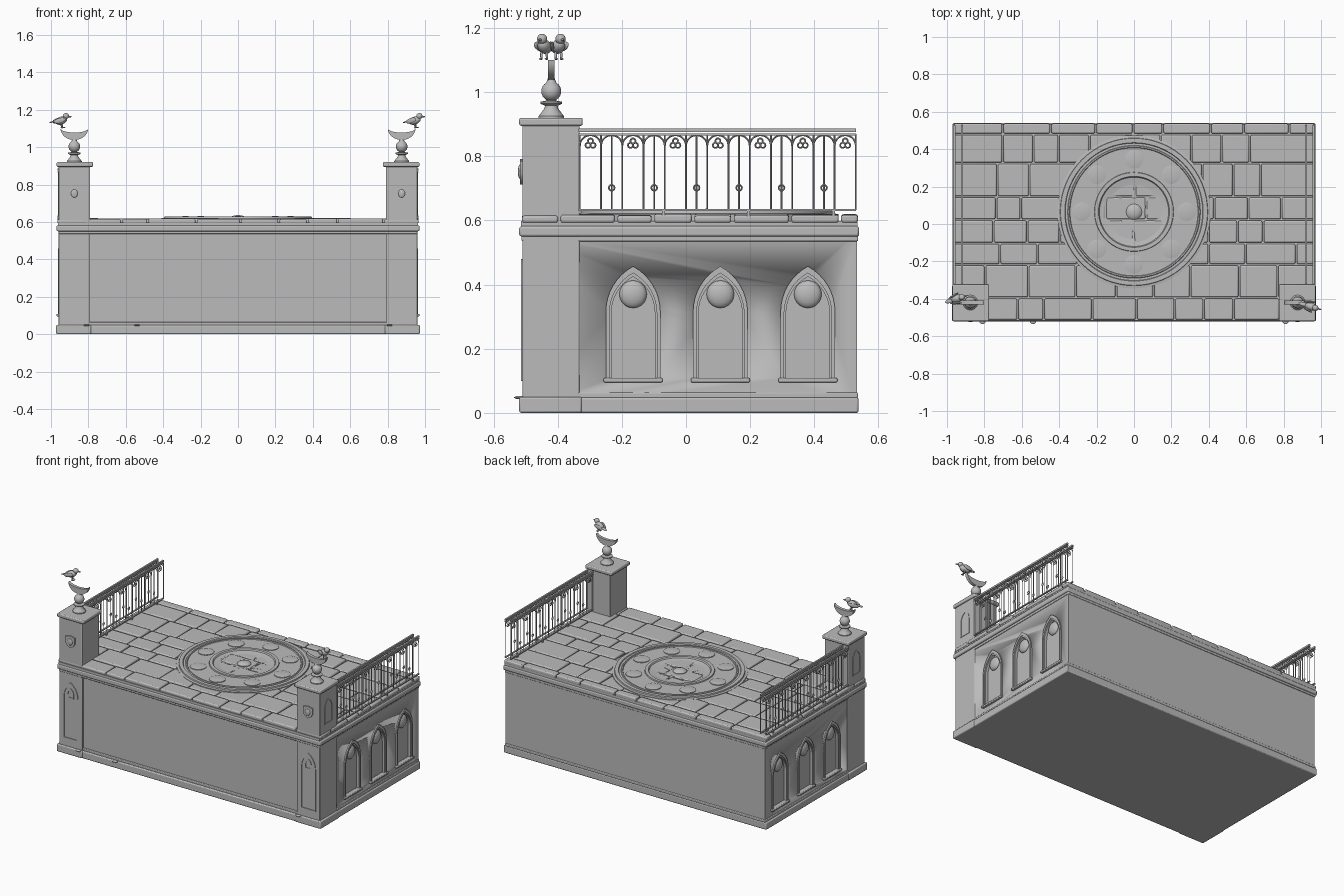
import bpy, bmesh, math, random
from math import sin, cos, pi
from mathutils import Matrix, Vector, Euler

if "Cube" in bpy.data.objects:
    bpy.data.objects.remove(bpy.data.objects["Cube"])

random.seed(4)
stone = bpy.data.materials.new("grey_stone")
stone.diffuse_color = (0.5, 0.5, 0.5, 1)
stone.use_nodes = True
stone.node_tree.nodes["Principled BSDF"].inputs["Base Color"].default_value = stone.diffuse_color


def finish(ob, bevel=0, angle=35):
    ob.data.materials.append(stone)
    if bevel:
        m = ob.modifiers.new("bevel", 'BEVEL')
        m.width, m.segments, m.limit_method = bevel, 2, 'ANGLE'
    bpy.ops.object.select_all(action='DESELECT')
    bpy.context.view_layer.objects.active = ob
    ob.select_set(True)
    if ob.type == 'CURVE':
        bpy.ops.object.convert(target='MESH')
        ob = bpy.context.object
    bpy.ops.object.shade_smooth_by_angle(angle=math.radians(angle))
    return ob


def from_bm(name, bm, bevel=0, angle=35):
    bmesh.ops.recalc_face_normals(bm, faces=bm.faces)
    me = bpy.data.meshes.new(name)
    bm.to_mesh(me)
    bm.free()
    ob = bpy.data.objects.new(name, me)
    bpy.context.collection.objects.link(ob)
    return finish(ob, bevel, angle)


def add_box(bm, x, y, z):
    c = [(a[0] + a[1]) / 2 for a in (x, y, z)]
    d = [abs(a[1] - a[0]) for a in (x, y, z)]
    bmesh.ops.create_cube(bm, size=1, matrix=Matrix.Translation(c) @ Matrix.Diagonal((*d, 1)))


def box(name, x, y, z, bevel=0):
    bm = bmesh.new()
    add_box(bm, x, y, z)
    return from_bm(name, bm, bevel)


def blob(bm, loc, scale, rot=(0, 0, 0)):
    m = Matrix.Translation(loc) @ Euler(rot).to_matrix().to_4x4() @ Matrix.Diagonal((*scale, 1))
    bmesh.ops.create_uvsphere(bm, u_segments=16, v_segments=10, radius=1, matrix=m)


def lathe(name, prof, loc, seg=32):
    bm = bmesh.new()
    vs = [bm.verts.new((loc[0] + r, loc[1], loc[2] + z)) for r, z in prof]
    es = [bm.edges.new(p) for p in zip(vs, vs[1:])]
    bmesh.ops.spin(bm, geom=vs + es, cent=loc, axis=(0, 0, 1), angle=2 * pi, steps=seg)
    bmesh.ops.remove_doubles(bm, verts=bm.verts, dist=1e-5)
    return from_bm(name, bm)


def arch(w, z0, zs, zt, n=8):
    """Pointed arch outline, counter-clockwise."""
    h = zt - zs
    c = (h * h - w * w) / (2 * w)
    top = math.atan2(h, c)
    right = [(-c + (w + c) * cos(top * i / n), zs + (w + c) * sin(top * i / n)) for i in range(n + 1)]
    return [(w, z0)] + right + [(-u, v) for u, v in right[-2::-1]] + [(-w, z0)]


def prism(bm, pts, place, d0, d1):
    a, b = [[bm.verts.new(place(u, v, d)) for u, v in pts] for d in (d0, d1)]
    bm.faces.new(a)
    bm.faces.new(b)
    for i in range(len(pts)):
        j = (i + 1) % len(pts)
        bm.faces.new((a[i], a[j], b[j], b[i]))


def frame(bm, outer, inner, place, d0, d1):
    loops = [[bm.verts.new(place(u, v, d)) for u, v in p]
             for p, d in ((outer, d0), (outer, d1), (inner, d1), (inner, d0))]
    for k in range(4):
        a, b = loops[k], loops[(k + 1) % 4]
        for i in range(len(a)):
            j = (i + 1) % len(a)
            bm.faces.new((a[i], a[j], b[j], b[i]))


def side(s, yc, x):
    return lambda u, v, d: (s * (x + d), yc + u, v)


def front(xc, y):
    return lambda u, v, d: (xc + u, -y - d, v)


# Main block with recessed side windows
WINDOWS = (-0.165, 0.107, 0.38)
block = box("main_block", (-0.955, 0.955), (-0.497, 0.533), (0.01, 0.56))
bm = bmesh.new()
for s in (-1, 1):
    for yc in WINDOWS:
        prism(bm, arch(0.07, 0.108, 0.31, 0.43), side(s, yc, 0.955), -0.015, 0.05)
cutter = from_bm("window_cutter", bm)
cutter.hide_render = True
cutter.hide_set(True)
mod = block.modifiers.new("windows", 'BOOLEAN')
mod.operation, mod.object, mod.solver = 'DIFFERENCE', cutter, 'EXACT'

# Plinth and cornice bands
box("plinth", (-0.968, 0.968), (-0.515, 0.538), (0, 0.048), 0.006)
box("plinth_ledge", (-0.96, 0.96), (-0.503, 0.536), (0.045, 0.064), 0.004)
box("cornice_lower", (-0.96, 0.96), (-0.513, 0.537), (0.535, 0.552), 0.004)
box("cornice_upper", (-0.97, 0.97), (-0.52, 0.54), (0.55, 0.582), 0.007)
box("cornice_top", (-0.962, 0.962), (-0.515, 0.535), (0.58, 0.598))

# Window frames, sills and round bosses
for s in (-1, 1):
    for yc in WINDOWS:
        bm = bmesh.new()
        P = side(s, yc, 0.955)
        frame(bm, arch(0.085, 0.1, 0.315, 0.457), arch(0.074, 0.1, 0.31, 0.436), P, -0.015, 0.008)
        frame(bm, arch(0.077, 0.1, 0.31, 0.442), arch(0.068, 0.1, 0.31, 0.425), P, -0.015, 0.003)
        from_bm("window_frame", bm)
        box("window_sill", (s * 0.94, s * 0.97), (yc - 0.092, yc + 0.092), (0.095, 0.109), 0.004)
        bm = bmesh.new()
        blob(bm, (s * 0.942, yc, 0.37), (0.02, 0.043, 0.043))
        from_bm("window_boss", bm, angle=60)

# Paving slabs laid in uneven courses
ROWS = (-0.515, -0.395, -0.218, -0.103, 0.022, 0.145, 0.325, 0.48, 0.54)
bm = bmesh.new()
for y0, y1 in zip(ROWS, ROWS[1:]):
    x = -0.97
    while x < 0.969:
        x1 = x + random.uniform(0.13, 0.27)
        if x1 > 0.87:
            x1 = 0.97
        top = 0.617 + random.uniform(-0.003, 0.003)
        add_box(bm, (x + 0.004, x1 - 0.004), (y0 + 0.004, y1 - 0.004), (0.592, top))
        x = x1
from_bm("paving_slabs", bm, 0.007)

# Round medallion with rims and shallow bowl
C = (0, 0.065, 0)
lathe("medallion", [(0.41, 0.595), (0.41, 0.62), (0.395, 0.622), (0.393, 0.63), (0.37, 0.63),
                    (0.367, 0.624), (0.355, 0.624), (0.352, 0.628), (0.345, 0.628), (0.342, 0.623),
                    (0.212, 0.623), (0.21, 0.63), (0.19, 0.63), (0.185, 0.622), (0.14, 0.614),
                    (0.08, 0.609), (0, 0.607)], C, 64)
lathe("medallion_knob", [(0.042, 0.6), (0.042, 0.622), (0.034, 0.63), (0.018, 0.635), (0, 0.637)], C)
for i in range(8):
    a = i * pi / 4
    lathe("medallion_disc", [(0.05, 0.62), (0.05, 0.627), (0.044, 0.628), (0.03, 0.63), (0, 0.631)],
          (0.281 * cos(a), C[1] + 0.281 * sin(a), 0), 24)
star = [((0.125 if i % 2 == 0 else 0.055) * cos(i * pi / 8),
         (0.125 if i % 2 == 0 else 0.055) * sin(i * pi / 8)) for i in range(16)]
bm = bmesh.new()
prism(bm, star, lambda u, v, d: (u, C[1] + v, d), 0.607, 0.616)
from_bm("medallion_star", bm)

# Corner pillars with caps, finials and crescents
SHIELD = [(-0.035, 0.785), (-0.035, 0.745), (-0.022, 0.725), (0, 0.712),
          (0.022, 0.725), (0.035, 0.745), (0.035, 0.785), (0, 0.792)]
for s in (-1, 1):
    xc, yc = s * 0.875, -0.42
    box("pillar", (s * 0.79, s * 0.96), (-0.51, -0.332), (0.04, 0.9), 0.004)
    box("pillar_base", (s * 0.785, s * 0.972), (-0.52, -0.325), (0.0, 0.05), 0.006)
    box("pillar_cap", (s * 0.775, s * 0.97), (-0.52, -0.322), (0.895, 0.92), 0.006)
    bm = bmesh.new()
    frame(bm, arch(0.055, 0.1, 0.38, 0.48), arch(0.047, 0.108, 0.38, 0.466), front(xc, 0.508), 0, 0.006)
    frame(bm, arch(0.04, 0.67, 0.77, 0.835), arch(0.034, 0.676, 0.77, 0.825), side(s, yc, 0.958), 0, 0.005)
    frame(bm, arch(0.024, 0.375, 0.4, 0.44), arch(0.018, 0.38, 0.4, 0.432), front(xc, 0.508), 0, 0.005)
    from_bm("pillar_arches", bm)
    bm = bmesh.new()
    prism(bm, SHIELD, front(xc, 0.508), 0, 0.01)
    blob(bm, (xc, -0.518, 0.752), (0.018, 0.006, 0.022))
    from_bm("pillar_shield", bm)
    lathe("finial", [(0, 0.915), (0.04, 0.915), (0.04, 0.925), (0.032, 0.935), (0.021, 0.95),
                     (0.02, 0.958), (0.034, 0.964), (0.034, 0.97), (0.015, 0.974)]
          + [(0.031 * sin(t * pi / 12), 1.003 - 0.031 * cos(t * pi / 12)) for t in range(2, 11)]
          + [(0.014, 1.034), (0.01, 1.045), (0, 1.048)], (xc, yc, 0), 24)
    outer = [(-0.074 * cos(i * pi / 16), 1.1 - 0.062 * sin(i * pi / 16)) for i in range(17)]
    inner = [(0.074 * cos(i * pi / 16), 1.1 - 0.022 * sin(i * pi / 16)) for i in range(1, 16)]
    bm = bmesh.new()
    prism(bm, outer + inner, lambda u, v, d: (xc + u, yc + d, v), -0.01, 0.01)
    from_bm("crescent", bm)

    # Perched bird
    bm = bmesh.new()
    blob(bm, (0, 0, 0), (0.034, 0.021, 0.021), (0, -0.35, 0))
    blob(bm, (0.026, 0, 0.024), (0.017, 0.016, 0.016))
    blob(bm, (0.047, 0, 0.021), (0.012, 0.004, 0.004))
    blob(bm, (-0.044, 0, -0.006), (0.024, 0.011, 0.004), (0, -0.2, 0))
    for k in (-1, 1):
        blob(bm, (-0.014, k * 0.021, 0.0), (0.033, 0.006, 0.014), (0, -0.25, k * 0.25))
        blob(bm, (0.004, k * 0.009, -0.026), (0.004, 0.004, 0.016))
        blob(bm, (0.01, k * 0.009, -0.038), (0.011, 0.005, 0.003))
    bm.transform(Matrix.Translation((s * 0.945, yc - s * 0.021, 1.142))
                 @ Matrix.Rotation(-0.3 * s, 4, 'Z'))
    from_bm("bird", bm, angle=60)


# Side railings with arches, trefoils and rings
def railing(x):
    cu = bpy.data.curves.new("railing", 'CURVE')
    cu.dimensions, cu.bevel_depth, cu.bevel_resolution = '3D', 0.0028, 0

    def wire(pts, closed=False):
        sp = cu.splines.new('POLY')
        sp.points.add(len(pts) - 1)
        for p, (y, z) in zip(sp.points, pts):
            p.co = (x, y, z, 1)
        sp.use_cyclic_u = closed

    def ring(y, z, r):
        wire([(y + r * cos(i * pi / 5), z + r * sin(i * pi / 5)) for i in range(10)], True)

    y0, step = -0.331, 0.0662
    r = step / 2
    for i in range(14):
        wire([(y0 + i * step, 0.632), (y0 + i * step, 0.87)])
    for i in range(13):
        yc = y0 + (i + 0.5) * step
        wire([(yc + r * cos(k * pi / 10), 0.833 + r * sin(k * pi / 10)) for k in range(11)])
        if i % 2 == 0:
            for a in (90, 210, 330):
                a = math.radians(a)
                ring(yc + 0.009 * cos(a), 0.839 + 0.009 * sin(a), 0.008)
        else:
            ring(yc, 0.702, 0.009)
            wire([(yc, 0.632), (yc, 0.866)])
    ob = bpy.data.objects.new("railing", cu)
    bpy.context.collection.objects.link(ob)
    finish(ob)
    for z0, z1 in ((0.876, 0.887), (0.865, 0.871), (0.629, 0.635)):
        box("rail_bar", (x - 0.005, x + 0.005), (-0.335, 0.53), (z0, z1))
    for y in (-0.07, 0.195, 0.46):
        box("rail_foot", (x - 0.005, x + 0.005), (y - 0.005, y + 0.005), (0.6, 0.632))


for x in (-0.96, -0.92, 0.92, 0.96):
    railing(x)

# Small studs along the front of the plinth
bm = bmesh.new()
for x in (-0.81, -0.54, 0.81):
    blob(bm, (x, -0.52, 0.048), (0.016, 0.016, 0.005))
from_bm("plinth_studs", bm, angle=60)
